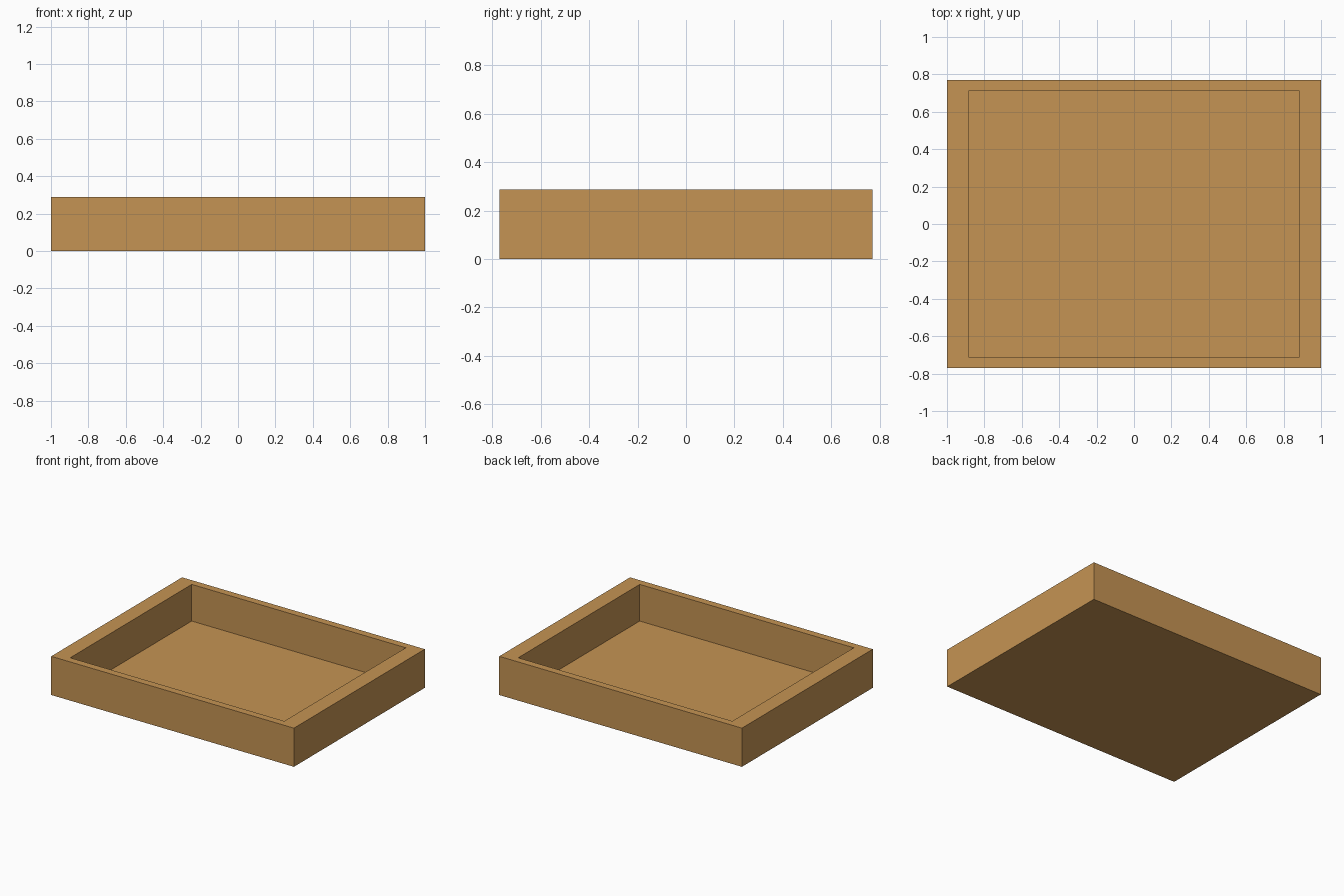
import bpy, bmesh
from mathutils import Vector

if "Cube" in bpy.data.objects:
    bpy.data.objects.remove(bpy.data.objects["Cube"])

W, D, H = 2.0, 1.54, 0.288        # outer size
IW, ID, FLOOR = 1.764, 1.43, 0.015  # recess size and floor height

wood = bpy.data.materials.new("warm wood")
wood.diffuse_color = (0.56, 0.295, 0.087, 1)
wood.use_nodes = True
wood.node_tree.nodes["Principled BSDF"].inputs["Base Color"].default_value = wood.diffuse_color

# tray body: a block with its top inset and pushed down to the floor
bm = bmesh.new()
bmesh.ops.create_cube(bm, size=1)
for v in bm.verts:
    v.co = Vector((v.co.x * W, v.co.y * D, (v.co.z + 0.5) * H))
bm.normal_update()
top = max(bm.faces, key=lambda f: f.calc_center_median().z)

# rim: wider at the sides than at front and back
bmesh.ops.inset_region(bm, faces=[top], thickness=0.05)
for v in top.verts:
    v.co.x = IW / 2 if v.co.x > 0 else -IW / 2
    v.co.y = ID / 2 if v.co.y > 0 else -ID / 2

# recess walls and floor
floor = bmesh.ops.extrude_discrete_faces(bm, faces=[top])["faces"][0]
for v in floor.verts:
    v.co.z = FLOOR
bmesh.ops.recalc_face_normals(bm, faces=bm.faces)

mesh = bpy.data.meshes.new("tray")
bm.to_mesh(mesh)
bm.free()
mesh.materials.append(wood)
bpy.context.collection.objects.link(bpy.data.objects.new("tray", mesh))
